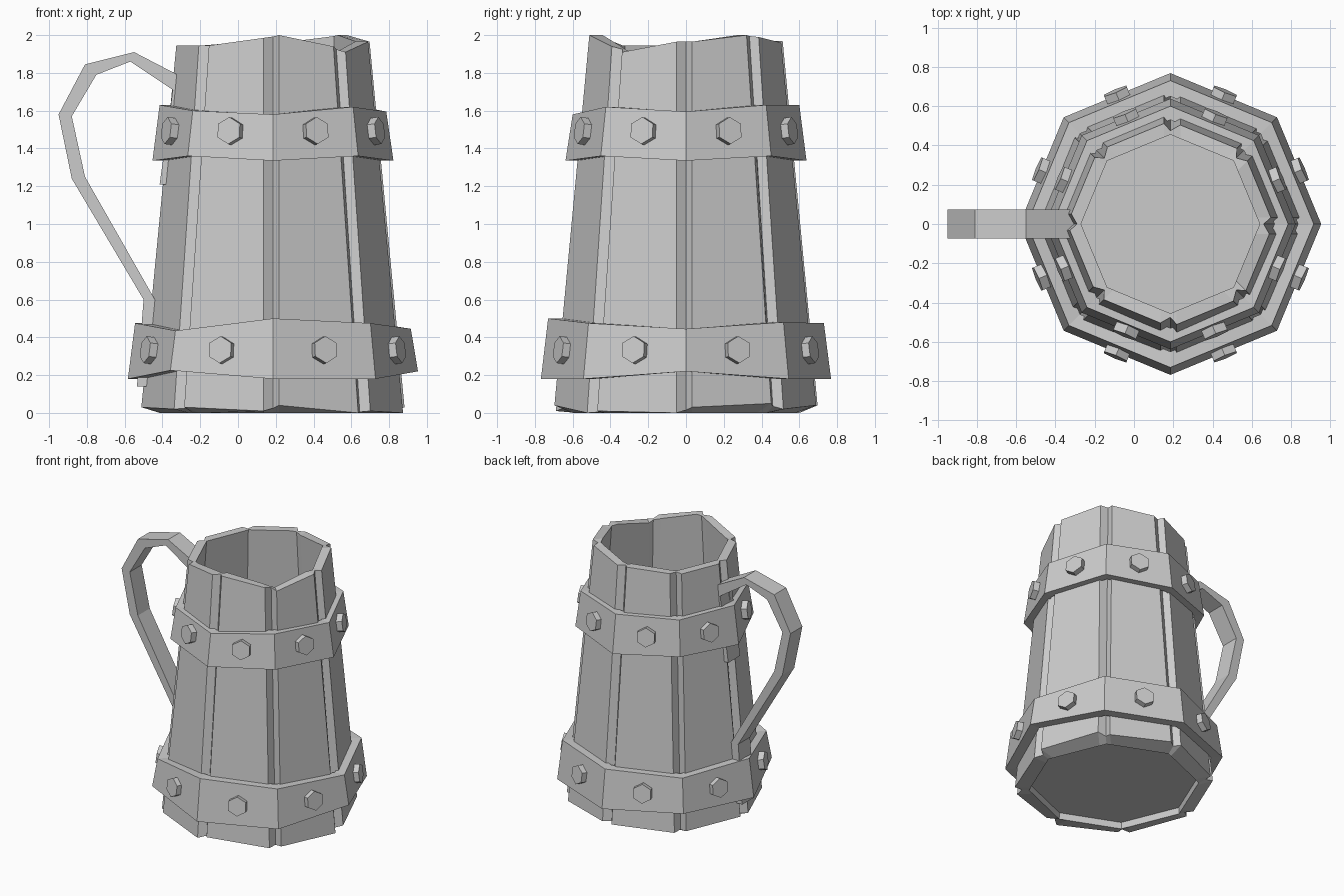
import bpy
import bmesh
from math import atan2, cos, sin, radians
from mathutils import Matrix, Vector

default_cube = bpy.data.objects.get("Cube")
if default_cube:
    bpy.data.objects.remove(default_cube, do_unlink=True)

SIDES = 8
CENTRE = Vector((0.185, 0, 0))

grey = bpy.data.materials.new("plain grey")
grey.use_nodes = True
grey.diffuse_color = (0.6, 0.6, 0.6, 1)
grey.node_tree.nodes["Principled BSDF"].inputs["Base Color"].default_value = grey.diffuse_color


def finish(name, bm):
    """Turn a bmesh into a flat shaded object."""
    bmesh.ops.recalc_face_normals(bm, faces=bm.faces)
    mesh = bpy.data.meshes.new(name)
    bm.to_mesh(mesh)
    bm.free()
    mesh.materials.append(grey)
    part = bpy.data.objects.new(name, mesh)
    bpy.context.collection.objects.link(part)
    return part


def corner(index, radius, z=0):
    angle = radians(index * 360 / SIDES)
    return CENTRE + Vector((radius * cos(angle), radius * sin(angle), z))


def loft(name, rings):
    """Join rings of points into a closed tube wall."""
    bm = bmesh.new()
    loops = [[bm.verts.new(p) for p in ring] for ring in rings]
    count = len(loops[0])
    for i, low in enumerate(loops):
        high = loops[(i + 1) % len(loops)]
        for j in range(count):
            k = (j + 1) % count
            bm.faces.new((low[j], low[k], high[k], high[j]))
    return finish(name, bm)


def stave_ring(radius, groove_radius, heights):
    """Octagon with a notch at each corner; heights are start and end of each stave."""
    points = []
    for k in range(SIDES):
        here = corner(k, radius)
        before = (corner(k - 1, radius) - here).normalized()
        after = (corner(k + 1, radius) - here).normalized()
        z_end, z_start = heights[k - 1][1], heights[k][0]
        points.append(here + before * 0.055 + Vector((0, 0, z_end)))
        points.append(corner(k, groove_radius, (z_end + z_start) / 2))
        points.append(here + after * 0.035 + Vector((0, 0, z_start)))
    return points


# Staved body with an uneven rim and foot
rim = [(1.965, 2), (1.99, 1.96), (1.97, 1.95), (1.945, 1.945),
       (1.945, 1.945), (1.945, 1.985), (2, 1.94), (1.91, 1.965)]
foot = [(0.03, 0.05), (0.02, 0.04), (0.04, 0.02), (0.03, 0.03),
        (0.03, 0.02), (0.03, 0.01), (0.04, 0), (0.01, 0)]
level = [(0, 0)] * SIDES
loft("staved_body", [
    stave_ring(0.71, 0.65, foot),
    stave_ring(0.525, 0.475, rim),
    stave_ring(0.455, 0.455, rim),
    stave_ring(0.6, 0.6, level),
])

# Floor disc closing the vessel
bm = bmesh.new()
bottom = bm.faces.new([bm.verts.new(corner(k, 0.6, 0.05)) for k in range(SIDES)])
extruded = bmesh.ops.extrude_face_region(bm, geom=[bottom], use_keep_orig=True)
for v in extruded["geom"]:
    if isinstance(v, bmesh.types.BMVert):
        v.co.z += 0.05
finish("floor", bm)


def band(name, lows, highs, low_radius, high_radius, thickness):
    def ring(radius, heights):
        return [corner(k, radius, z) for k, z in enumerate(heights)]
    loft(name, [
        ring(low_radius, lows), ring(high_radius, highs),
        ring(high_radius - thickness, highs), ring(low_radius - thickness, lows),
    ])


def bolts(name, z, radius, tilt):
    """Hexagonal bolt heads, one in the middle of each band face."""
    for k in range(SIDES):
        angle = (k + 0.5) * 360 / SIDES
        bm = bmesh.new()
        bmesh.ops.create_cone(bm, cap_ends=True, segments=6,
                              radius1=0.072, radius2=0.072, depth=0.08)
        place = (Matrix.Translation(CENTRE + Vector((0, 0, z)))
                 @ Matrix.Rotation(radians(angle), 4, "Z")
                 @ Matrix.Translation((radius * cos(radians(22.5)), 0, 0))
                 @ Matrix.Rotation(radians(90) - tilt, 4, "Y"))
        # Turn each head so that a point faces up
        top = max(bm.verts, key=lambda v: abs(v.co.x))
        turn = Matrix.Rotation(-atan2(top.co.y, top.co.x), 4, "Z")
        bmesh.ops.transform(bm, matrix=place @ turn, verts=bm.verts)
        finish(f"{name}_{k + 1}", bm)


# Hoops and their bolts
band("lower_band",
     [0.22, 0.18, 0.18, 0.2, 0.18, 0.225, 0.18, 0.18],
     [0.445, 0.48, 0.475, 0.46, 0.475, 0.435, 0.5, 0.475],
     0.768, 0.73, 0.08)
band("upper_band",
     [1.335, 1.36, 1.335, 1.36, 1.335, 1.36, 1.335, 1.36],
     [1.595, 1.63, 1.63, 1.63, 1.63, 1.6, 1.58, 1.62],
     0.638, 0.6, 0.07)
TILT = radians(7)
bolts("lower_bolt", 0.33, 0.75, TILT)
bolts("upper_bolt", 1.49, 0.62, TILT)

# Strap handle: inner and outer edge of the bent strip
inside = [(-0.415, 1.21), (-0.345, 1.71), (-0.57, 1.86), (-0.75, 1.79),
          (-0.88, 1.57), (-0.81, 1.25), (-0.44, 0.6), (-0.47, 0.14)]
outside = [(-0.36, 1.21), (-0.3, 1.78), (-0.55, 1.91), (-0.81, 1.845),
           (-0.95, 1.58), (-0.88, 1.24), (-0.5, 0.6), (-0.535, 0.14)]
bm = bmesh.new()
sections = []
for (xi, zi), (xo, zo) in zip(inside, outside):
    spots = [(xi, -0.073, zi), (xo, -0.073, zo), (xo, 0.073, zo), (xi, 0.073, zi)]
    sections.append([bm.verts.new(p) for p in spots])
for a, b in zip(sections, sections[1:]):
    for j in range(4):
        k = (j + 1) % 4
        bm.faces.new((a[j], a[k], b[k], b[j]))
bm.faces.new(sections[0])
bm.faces.new(sections[-1])
finish("handle", bm)
